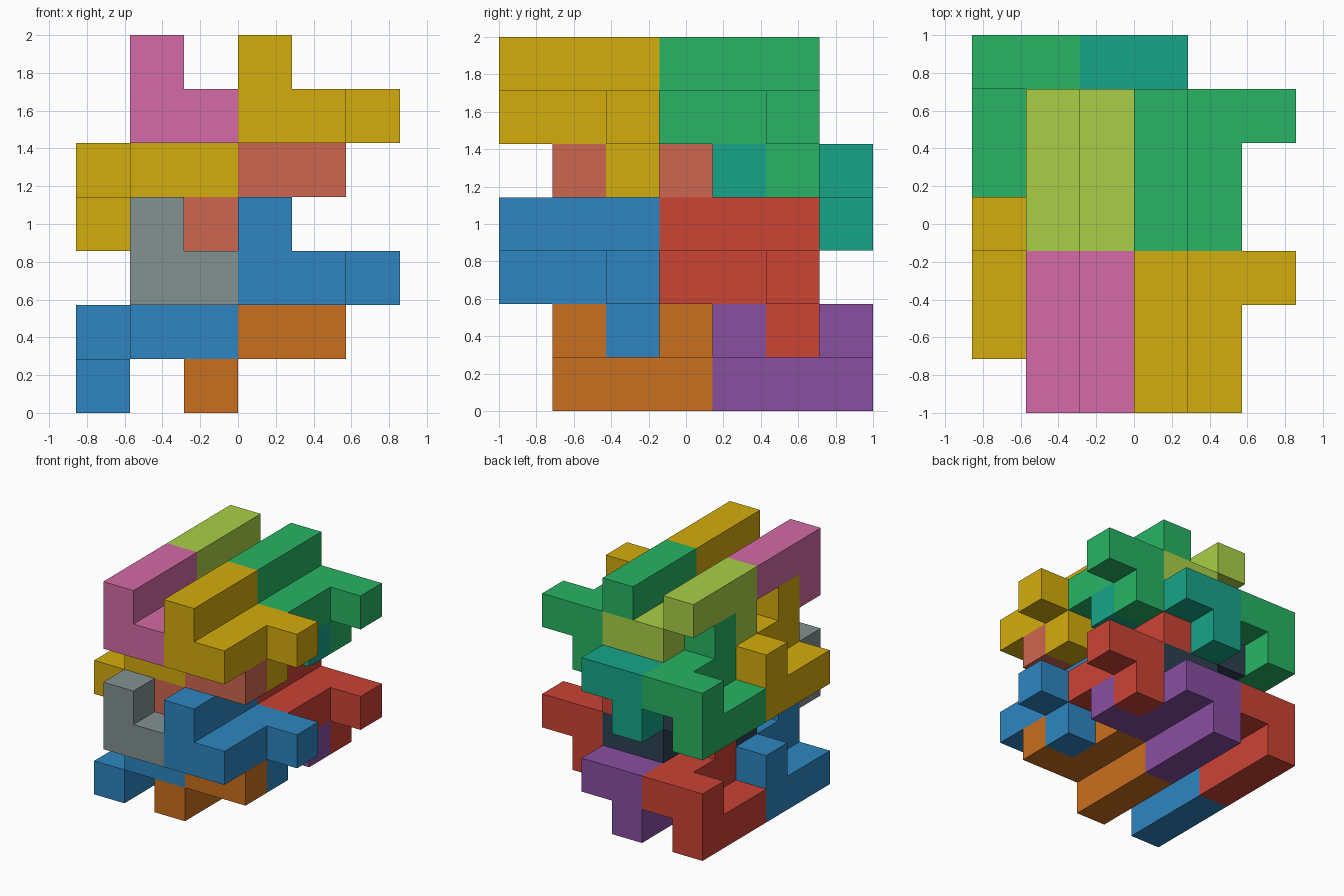
import bpy, bmesh
from mathutils import Vector

if "Cube" in bpy.data.objects:
    bpy.data.objects.remove(bpy.data.objects["Cube"])

U = 2 / 7                         # edge of one cube cell
ORIGIN = Vector((-3 * U, -3.5 * U, 0))

# Each block type: runs of cells (x0, x1, y0, y1, z0, z1), inclusive, bottom front copy
HOOK_RIGHT = [(3, 3, 0, 2, 3, 3), (3, 4, 0, 1, 2, 2), (4, 5, 2, 2, 2, 2), (4, 4, 2, 2, 1, 1)]
HOOK_LEFT = [(0, 0, 1, 3, 0, 0), (0, 1, 3, 3, 1, 1), (1, 2, 1, 2, 1, 1), (1, 1, 1, 1, 2, 2)]
UPPER_ROD = [(1, 1, 0, 2, 3, 3), (1, 2, 0, 0, 2, 2), (2, 2, 1, 1, 2, 2), (2, 3, 2, 2, 2, 2)]
LOWER_ROD = [(2, 2, 1, 3, 0, 0), (2, 3, 3, 3, 1, 1), (3, 3, 2, 2, 1, 1), (3, 4, 1, 1, 1, 1)]

# Colours for the four copies: bottom front, bottom back, top front, top back
HOOK_COLS = ["2E86C1", "CB4335", "D4AC0D", "28B463"]
TYPES = [
    ("right_hook_block", HOOK_RIGHT, HOOK_COLS),
    ("left_hook_block", HOOK_LEFT, HOOK_COLS),
    ("upper_rod_block", UPPER_ROD, ["839192", "2E4053", "D36BA6", "A9CF46"]),
    ("lower_rod_block", LOWER_ROD, ["CA6F1E", "884EA0", "CD6650", "17A589"]),
]
COPIES = [("bottom_front", 0, 0), ("bottom_back", 3, 0), ("top_front", 0, 3), ("top_back", 3, 3)]


def material(hexcol):
    mat = bpy.data.materials.get(hexcol)
    if not mat:
        mat = bpy.data.materials.new(hexcol)
        srgb = [int(hexcol[i:i + 2], 16) / 255 for i in (0, 2, 4)]
        mat.diffuse_color = [((c + 0.055) / 1.055) ** 2.4 if c > 0.04 else c / 12.92
                             for c in srgb] + [1]
        mat.use_nodes = True
        mat.node_tree.nodes["Principled BSDF"].inputs["Base Color"].default_value = mat.diffuse_color
    return mat


def block(name, runs, dy, dz, hexcol):
    cells = {(x, y + dy, z + dz) for x0, x1, y0, y1, z0, z1 in runs
             for x in range(x0, x1 + 1) for y in range(y0, y1 + 1) for z in range(z0, z1 + 1)}
    bm = bmesh.new()
    verts = {}

    def vert(p):
        if p not in verts:
            verts[p] = bm.verts.new(ORIGIN + Vector(p) * U)
        return verts[p]

    # outer skin only: a face wherever the neighbouring cell is not in the block
    for c in sorted(cells):
        for axis in range(3):
            for side in (0, 1):
                n = list(c)
                n[axis] += 2 * side - 1
                if tuple(n) in cells:
                    continue
                a, b = (axis + 1) % 3, (axis + 2) % 3
                loop = []
                for da, db in ((0, 0), (1, 0), (1, 1), (0, 1)):
                    p = list(c)
                    p[axis] += side
                    p[a] += da
                    p[b] += db
                    loop.append(vert(tuple(p)))
                bm.faces.new(loop if side else loop[::-1])
    # merge coplanar squares into clean flat faces
    bmesh.ops.dissolve_limit(bm, angle_limit=0.01, verts=bm.verts[:], edges=bm.edges[:])
    me = bpy.data.meshes.new(name)
    bm.to_mesh(me)
    bm.free()
    me.materials.append(material(hexcol))
    bpy.context.collection.objects.link(bpy.data.objects.new(name, me))


# Repeat every block type in a 2 x 2 stack, three cells apart
for kind, runs, cols in TYPES:
    for (place, dy, dz), col in zip(COPIES, cols):
        block(f"{place}_{kind}", runs, dy, dz, col)
